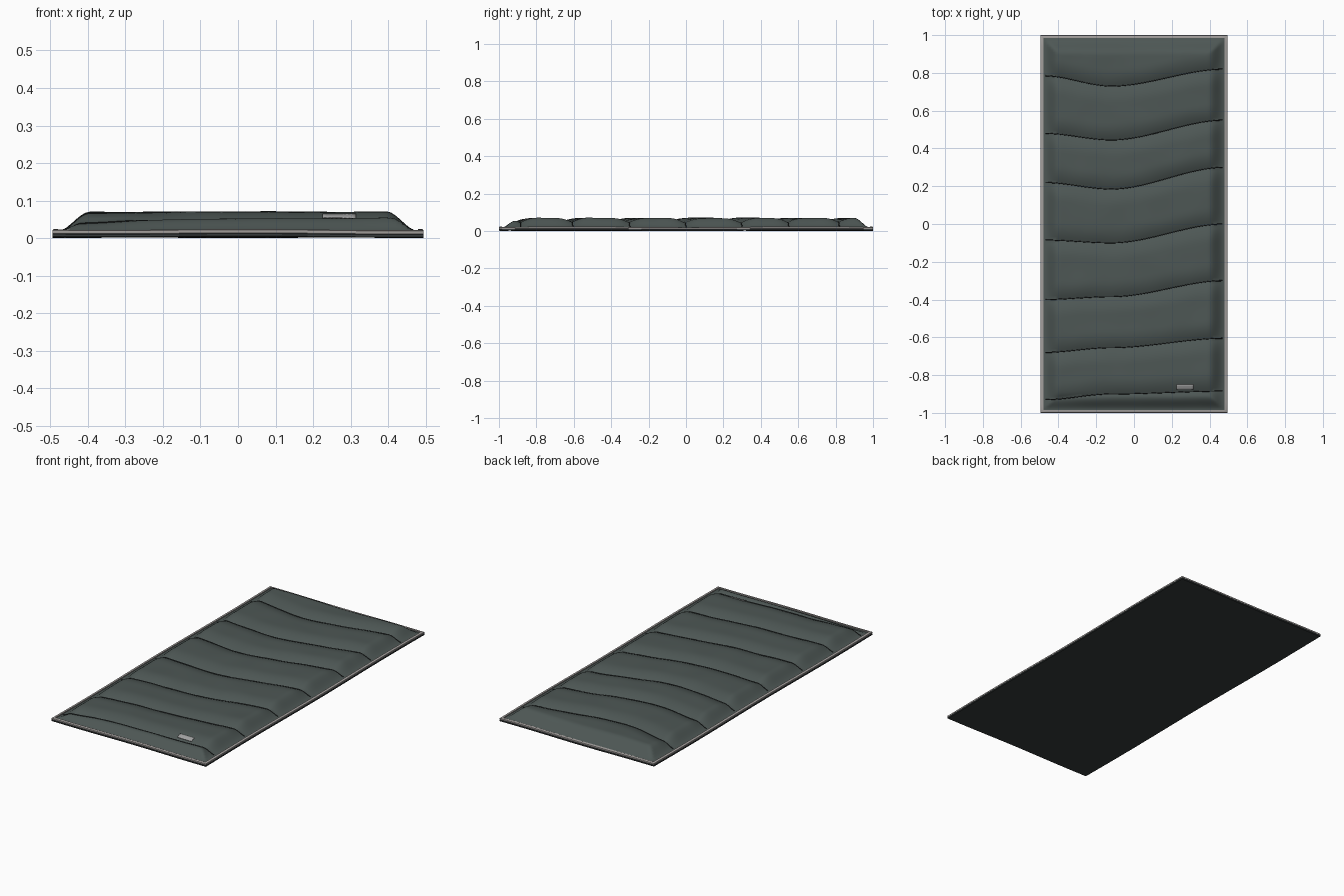
import bpy, bmesh, math
from mathutils import Vector, noise

if "Cube" in bpy.data.objects:
    bpy.data.objects.remove(bpy.data.objects["Cube"])

HX, HY = 0.495, 1.0      # half width and half length
INSET = 0.015            # width of the piping


def material(name, rgb):
    m = bpy.data.materials.new(name)
    m.use_nodes = True
    m.diffuse_color = (*rgb, 1)
    bsdf = m.node_tree.nodes["Principled BSDF"]
    bsdf.inputs["Base Color"].default_value = (*rgb, 1)
    bsdf.inputs["Roughness"].default_value = 0.8
    return m


FABRIC = material("grey green fabric", (0.075, 0.095, 0.09))
UNDER = material("dark underside", (0.035, 0.042, 0.043))
PIPING = material("light grey piping", (0.36, 0.34, 0.33))
THREAD = material("black thread", (0.012, 0.014, 0.014))
LABEL = material("pale label", (0.36, 0.36, 0.36))

# Seam y at the left end, the low point and the right end
SEAMS = [(-0.93, -0.90, -0.885), (-0.68, -0.655, -0.605), (-0.40, -0.385, -0.30),
         (-0.085, -0.10, 0.0), (0.48, 0.445, 0.55), (0.22, 0.185, 0.30), (0.785, 0.73, 0.82)]
SEAMS.sort()


def smooth(t):
    t = max(0.0, min(1.0, t))
    return t * t * (3 - 2 * t)


def seam_y(seam, x):
    a, b, c = seam
    if x < -0.12:
        return a + (b - a) * smooth((x + 0.48) / 0.36)
    return b + (c - b) * smooth((x + 0.12) / 0.6)


def wave(x, y):
    """Gentle unevenness of the whole mat."""
    return 0.002 * (1 + math.sin(5 * y + 3 * x) * math.cos(6 * x))


def height(x, y):
    """Padded top: ramps up from the rim and dips at each seam."""
    edge = min(HX - INSET - abs(x), HY - INSET - abs(y))
    near = min(abs(y - seam_y(s, x)) for s in SEAMS)
    puff = 1 - (1 - min(near / 0.09, 1)) ** 2
    side = smooth(edge / 0.085)
    wrinkle = 0.003 * noise.noise(Vector((x * 7, y * 7, 0)))
    return 0.015 + wave(x, y) + side * (0.028 + 0.024 * puff + wrinkle)


def finish(bm, name, mat, shade=True):
    bmesh.ops.recalc_face_normals(bm, faces=bm.faces)
    me = bpy.data.meshes.new(name)
    bm.to_mesh(me)
    bm.free()
    ob = bpy.data.objects.new(name, me)
    bpy.context.collection.objects.link(ob)
    me.materials.append(mat)
    if shade:
        bpy.ops.object.select_all(action='DESELECT')
        ob.select_set(True)
        bpy.context.view_layer.objects.active = ob
        bpy.ops.object.shade_smooth_by_angle(angle=math.radians(40))
    return ob


def sheet(rows, closed=False):
    """Skin a list of equal rows of points with quads."""
    bm = bmesh.new()
    vs = [[bm.verts.new(p) for p in row] for row in rows]
    pairs = list(zip(vs, vs[1:])) + ([(vs[-1], vs[0])] if closed else [])
    for r, s in pairs:
        for i in range(len(r) - 1):
            bm.faces.new((r[i], r[i + 1], s[i + 1], s[i]))
    return bm


def steps(a, b, n):
    return [a + (b - a) * i / n for i in range(n + 1)]


# Quilted top: rows follow the seams so that the creases are crisp
xs = steps(-HX + INSET, HX - INSET, 80)
ends = HY - INSET
lines = [(-ends,) * 3] + SEAMS + [(ends,) * 3]
rows = []
for lo, hi in zip(lines, lines[1:]):
    for t in steps(0, 1, 16)[:-1]:
        row = []
        for x in xs:
            y = seam_y(lo, x) * (1 - t) + seam_y(hi, x) * t
            row.append((x, y, height(x, y)))
        rows.append(row)
rows.append([(x, ends, height(x, ends)) for x in xs])
bm = sheet(rows)
bmesh.ops.recalc_face_normals(bm, faces=bm.faces)
if sum(f.normal.z for f in bm.faces) < 0:
    bmesh.ops.reverse_faces(bm, faces=bm.faces)
top = finish(bm, "quilted_top", FABRIC)

# Seam threads
for n, seam in enumerate(SEAMS):
    rings = []
    for x in xs[1:-1]:
        y = seam_y(seam, x)
        z = height(x, y)
        rings.append([(x, y + 0.003 * math.cos(a), z + 0.003 * math.sin(a))
                      for a in steps(0, math.tau, 6)])
    finish(sheet(rings), f"seam_thread_{n + 1}", THREAD)


# Perimeter strips
def perimeter(n=40):
    corners = [(-1, -1), (1, -1), (1, 1), (-1, 1)]
    for (a, b), (c, d) in zip(corners, corners[1:] + corners[:1]):
        for t in steps(0, 1, n)[:-1]:
            yield a + (c - a) * t, b + (d - b) * t


def rim(name, profile, mat):
    """Sweep a profile of (inset, z) around the outline."""
    rings = [[(u * (HX - i), v * (HY - i), z + wave(u * HX, v * HY)) for i, z in profile]
             for u, v in perimeter()]
    return finish(sheet(rings, closed=True), name, mat)


rim("piping", [(INSET, 0.010), (0.001, 0.010), (0.0, 0.013), (0.001, 0.018),
               (0.004, 0.020), (INSET, 0.020), (INSET, 0.010)], PIPING)
rim("base_side", [(0.003, 0.010), (0.0, 0.008), (0.0, 0.002), (0.002, 0.0)], UNDER)

# Underside
rows = [[(x, y, wave(x, y)) for x in steps(-HX + 0.002, HX - 0.002, 30)]
        for y in steps(-HY + 0.002, HY - 0.002, 60)]
bm = sheet(rows)
bmesh.ops.recalc_face_normals(bm, faces=bm.faces)
if sum(f.normal.z for f in bm.faces) > 0:
    bmesh.ops.reverse_faces(bm, faces=bm.faces)
under = finish(bm, "underside", UNDER)

# Sewn label on the front panel
rows = [[(x, y, height(x, y) + 0.003) for x in steps(0.225, 0.315, 8)]
        for y in steps(-0.876, -0.85, 4)]
label = finish(sheet(rows), "label", LABEL)
mod = label.modifiers.new("thickness", 'SOLIDIFY')
mod.thickness = 0.003
mod.offset = 0
